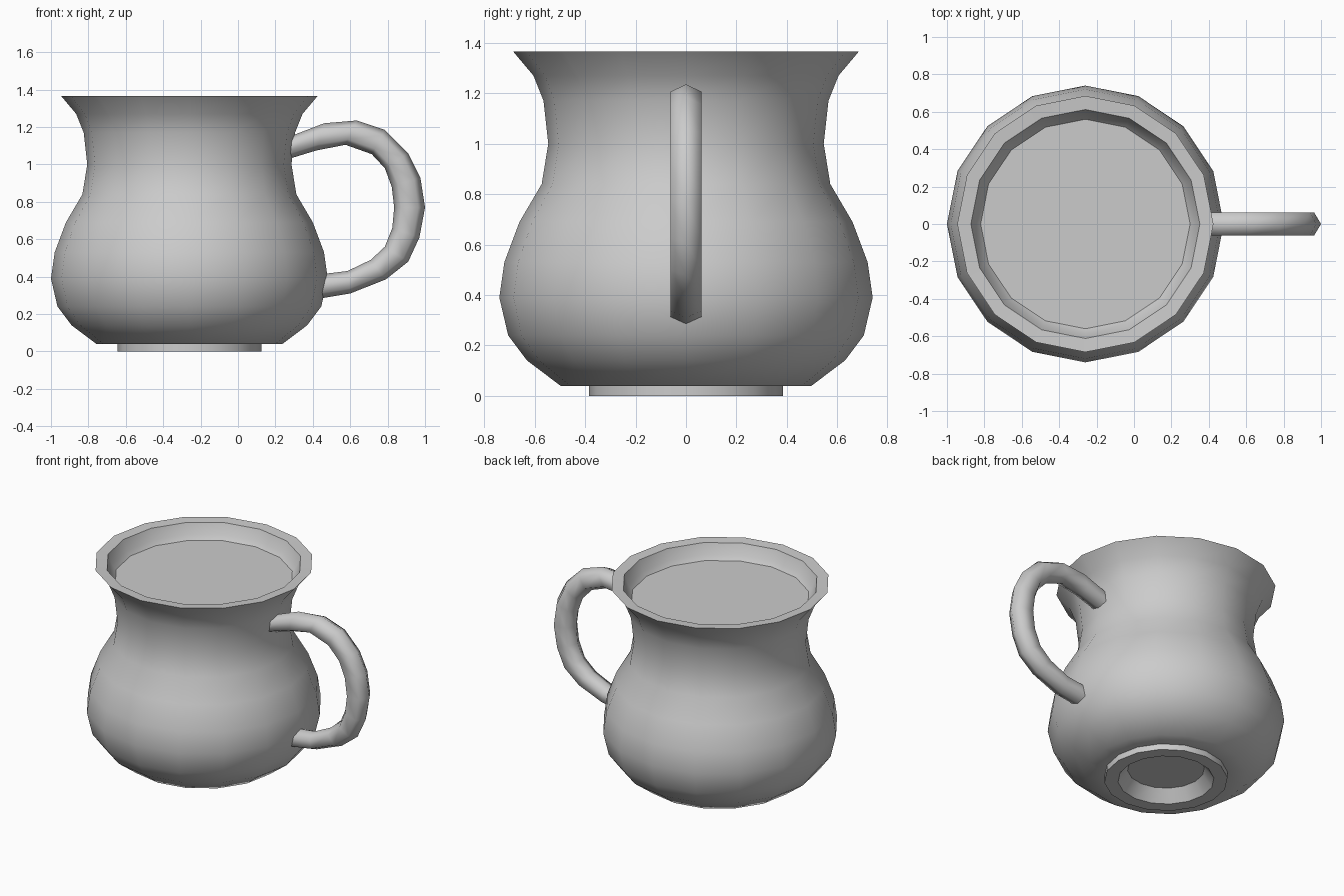
import bpy, math
from mathutils import Vector

if "Cube" in bpy.data.objects:
    bpy.data.objects.remove(bpy.data.objects["Cube"])

SIDES = 16
CENTRE_X = -0.26


def finish(name, verts, faces, angle):
    mesh = bpy.data.meshes.new(name)
    mesh.from_pydata(verts, [], faces)
    obj = bpy.data.objects.new(name, mesh)
    bpy.context.collection.objects.link(obj)
    bpy.ops.object.select_all(action='DESELECT')
    obj.select_set(True)
    bpy.context.view_layer.objects.active = obj
    bpy.ops.object.mode_set(mode='EDIT')
    bpy.ops.mesh.select_all(action='SELECT')
    bpy.ops.mesh.normals_make_consistent(inside=False)
    bpy.ops.object.mode_set(mode='OBJECT')
    bpy.ops.object.shade_smooth_by_angle(angle=math.radians(angle))
    return obj


def skin(rings):
    """Join equal closed rings of points and cap both ends."""
    n = len(rings[0])
    verts = [p for ring in rings for p in ring]
    faces = [(k * n + i, k * n + (i + 1) % n, (k + 1) * n + (i + 1) % n, (k + 1) * n + i)
             for k in range(len(rings) - 1) for i in range(n)]
    faces += [tuple(range(n)), tuple(range(len(verts) - n, len(verts)))]
    return verts, faces


def circle(r, z):
    return [(CENTRE_X + r * math.cos(2 * math.pi * i / SIDES),
             r * math.sin(2 * math.pi * i / SIDES), z) for i in range(SIDES)]


# Body: recessed foot, bulging belly, flared rim and shallow inner surface
profile = [(0.24, 0.08), (0.30, 0.0), (0.385, 0.0), (0.385, 0.04),
           (0.497, 0.04), (0.63, 0.14), (0.705, 0.24), (0.74, 0.39),
           (0.72, 0.53), (0.66, 0.69), (0.572, 0.84), (0.546, 1.0),
           (0.565, 1.17), (0.605, 1.27), (0.685, 1.365),
           (0.612, 1.36), (0.585, 1.29), (0.56, 1.26)]
finish("jug_body", *skin([circle(r, z) for r, z in profile]), 50)

# Handle: six-sided tube between an outer and an inner outline (x, z)
outer = [(0.24, 1.135), (0.46, 1.22), (0.635, 1.235), (0.785, 1.185), (0.91, 1.06),
         (0.975, 0.93), (1.0, 0.77), (0.97, 0.61), (0.91, 0.48), (0.79, 0.385),
         (0.60, 0.31), (0.42, 0.28)]
inner = [(0.24, 1.02), (0.42, 1.075), (0.575, 1.105), (0.715, 1.055), (0.785, 0.98),
         (0.822, 0.88), (0.835, 0.77), (0.825, 0.66), (0.785, 0.56), (0.71, 0.49),
         (0.585, 0.43), (0.42, 0.41)]
rings = []
for (xo, zo), (xi, zi) in zip(outer, inner):
    mid = Vector(((xo + xi) / 2, 0, (zo + zi) / 2))
    half = Vector((xo, 0, zo)) - mid
    rings.append([mid + half * s + Vector((0, y, 0)) for s, y in
                  ((1, 0), (0.55, 0.062), (-0.55, 0.062), (-1, 0), (-0.55, -0.062), (0.55, -0.062))])
finish("handle", *skin(rings), 70)
